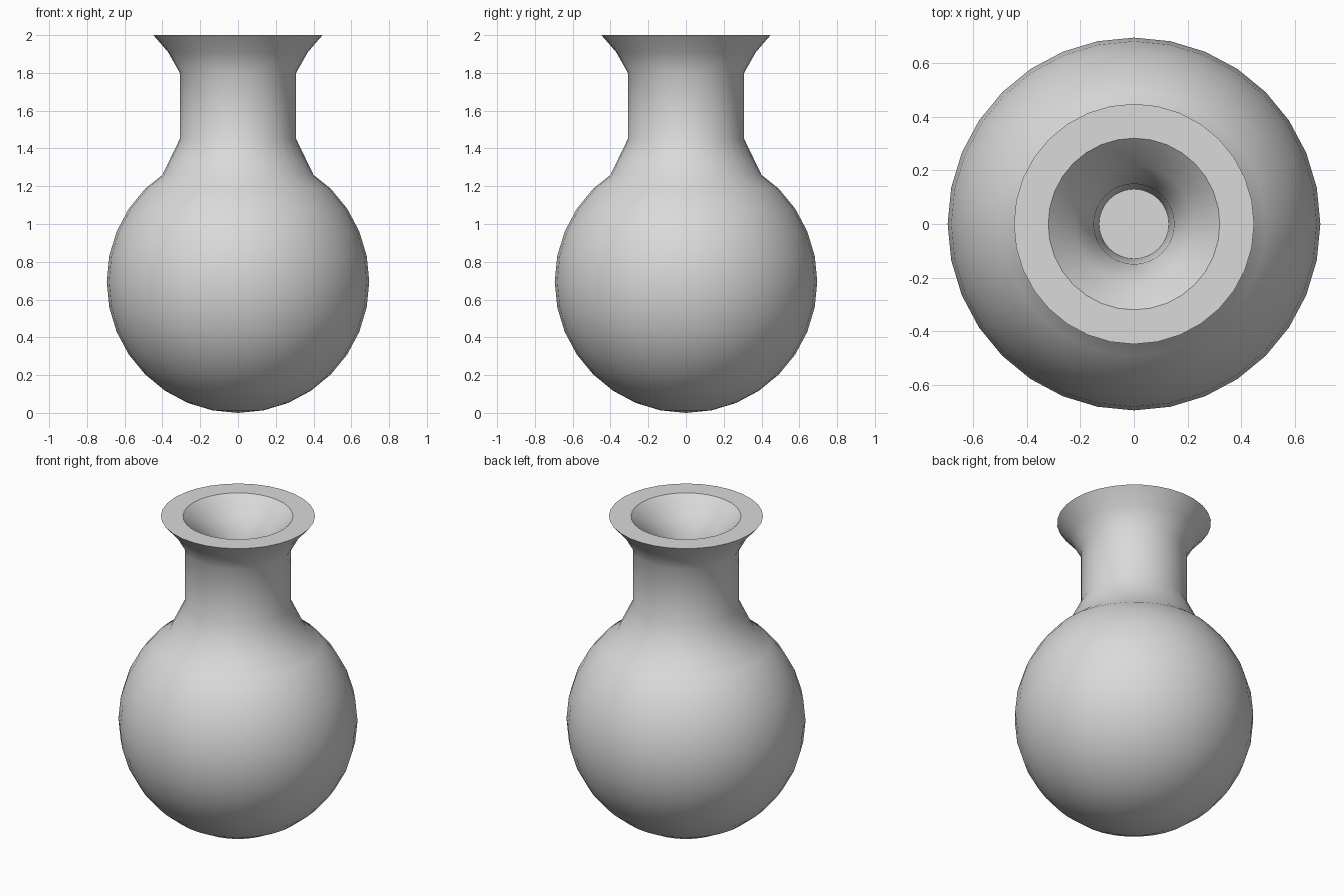
import bpy, bmesh, math

cube = bpy.data.objects.get("Cube")
if cube:
    bpy.data.objects.remove(cube, do_unlink=True)

SEGMENTS = 32
RADIUS = 0.695

grey = bpy.data.materials.new("light_grey")
grey.use_nodes = True
colour = (0.7, 0.7, 0.7, 1)
grey.diffuse_color = colour
grey.node_tree.nodes["Principled BSDF"].inputs["Base Color"].default_value = colour


def lathe(name, profile, material):
    """Spin a radius/height profile around z into a closed, smooth solid."""
    bm = bmesh.new()
    verts = [bm.verts.new((r, 0, z)) for r, z in profile]
    edges = [bm.edges.new(pair) for pair in zip(verts, verts[1:])]
    bmesh.ops.spin(bm, geom=verts + edges, cent=(0, 0, 0), axis=(0, 0, 1),
                   angle=math.tau, steps=SEGMENTS)
    bmesh.ops.remove_doubles(bm, verts=bm.verts, dist=0.0005)
    bmesh.ops.recalc_face_normals(bm, faces=bm.faces)
    mesh = bpy.data.meshes.new(name)
    bm.to_mesh(mesh)
    bm.free()
    mesh.materials.append(material)
    obj = bpy.data.objects.new(name, mesh)
    bpy.context.collection.objects.link(obj)
    bpy.ops.object.select_all(action="DESELECT")
    obj.select_set(True)
    bpy.context.view_layer.objects.active = obj
    bpy.ops.object.shade_smooth_by_angle(angle=math.radians(40))
    return obj


# Round belly, from the bottom pole to the shoulder
belly = []
for i in range(13):
    a = math.pi * i / 16
    belly.append((RADIUS * math.sin(a), RADIUS * (1 - math.cos(a))))

# Shoulder, straight neck and flared lip
neck = [(0.4, 1.26), (0.308, 1.45), (0.308, 1.8), (0.37, 1.91), (0.448, 2)]

# Flat rim, funnel mouth, narrow bore and its floor
bore = [(0.32, 2), (0.22, 1.9), (0.15, 1.78), (0.13, 1.45), (0, 1.45)]

lathe("round_flask", belly + neck + bore, grey)
